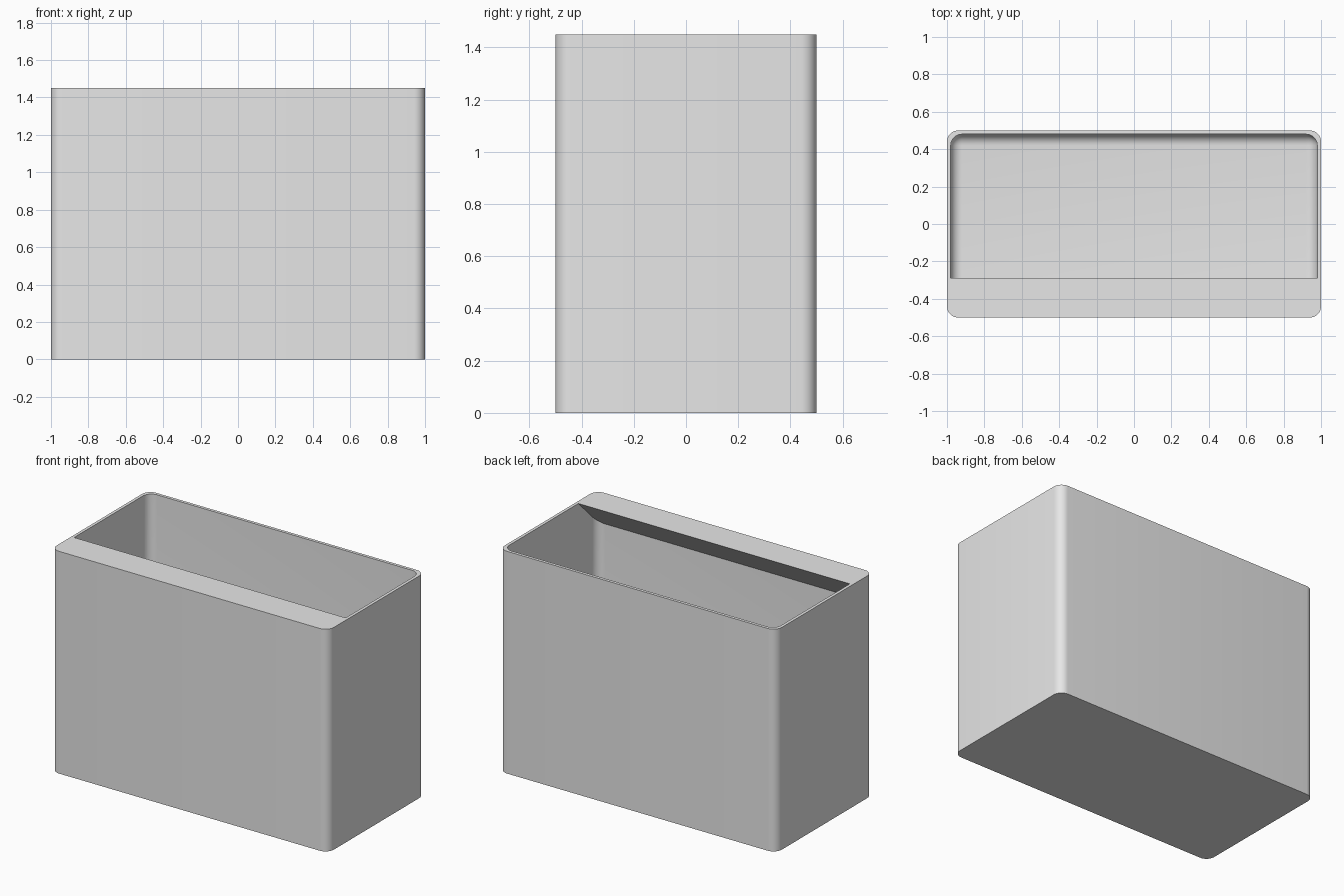
import bpy
import bmesh
from mathutils import Vector

WIDTH, DEPTH, HEIGHT = 2.0, 1.0, 1.45
WALL = 0.02
RADIUS = 0.06
LEDGE_Y = -0.29

cube = bpy.data.objects.get("Cube")
if cube:
    bpy.data.objects.remove(cube, do_unlink=True)


def rounded_box(bm, size, z_low, z_high, radius, round_bottom):
    """Box with rounded upright edges and optionally a rounded bottom."""
    bmesh.ops.create_cube(bm, size=1)
    for v in bm.verts:
        v.co = Vector((v.co.x * size[0], v.co.y * size[1],
                       z_high if v.co.z > 0 else z_low))

    def wanted(edge):
        a, b = (v.co.z for v in edge.verts)
        upright = abs(a - b) > 0.1
        return upright or (round_bottom and max(a, b) < z_low + 0.01)

    bmesh.ops.bevel(bm, geom=[e for e in bm.edges if wanted(e)], offset=radius,
                    offset_type='OFFSET', segments=8, profile=0.5, affect='EDGES')


def make_object(name, bm):
    bmesh.ops.recalc_face_normals(bm, faces=bm.faces[:])
    mesh = bpy.data.meshes.new(name)
    bm.to_mesh(mesh)
    bm.free()
    obj = bpy.data.objects.new(name, mesh)
    bpy.context.collection.objects.link(obj)
    return obj


# Light grey material
grey = bpy.data.materials.new("light_grey")
grey.use_nodes = True
colour = (0.8, 0.8, 0.8, 1)
grey.diffuse_color = colour
grey.node_tree.nodes["Principled BSDF"].inputs["Base Color"].default_value = colour

# Outer body
bm = bmesh.new()
rounded_box(bm, (WIDTH, DEPTH), 0, HEIGHT, RADIUS, False)
body = make_object("bin_body", bm)
body.data.materials.append(grey)

# Cavity, sliced at 45 degrees to leave the wedge under the front ledge
bm = bmesh.new()
rounded_box(bm, (WIDTH - 2 * WALL, DEPTH - 2 * WALL), WALL, HEIGHT + 0.1, RADIUS, True)
cut = bmesh.ops.bisect_plane(bm, geom=bm.verts[:] + bm.edges[:] + bm.faces[:],
                             plane_co=(0, LEDGE_Y, HEIGHT), plane_no=(0, -1, 1),
                             clear_outer=True)
rim = [g for g in cut["geom_cut"] if isinstance(g, bmesh.types.BMEdge)]
bmesh.ops.edgeloop_fill(bm, edges=rim)
cavity = make_object("cavity_cutter", bm)
cavity.data.materials.append(grey)
cavity.hide_render = True

# Hollow out the body
hollow = body.modifiers.new("hollow", 'BOOLEAN')
hollow.operation = 'DIFFERENCE'
hollow.solver = 'EXACT'
hollow.object = cavity
bpy.ops.object.select_all(action='DESELECT')
body.select_set(True)
bpy.context.view_layer.objects.active = body
bpy.ops.object.modifier_apply(modifier=hollow.name)
bpy.data.objects.remove(cavity, do_unlink=True)
bpy.ops.object.shade_smooth_by_angle(angle=0.6)
